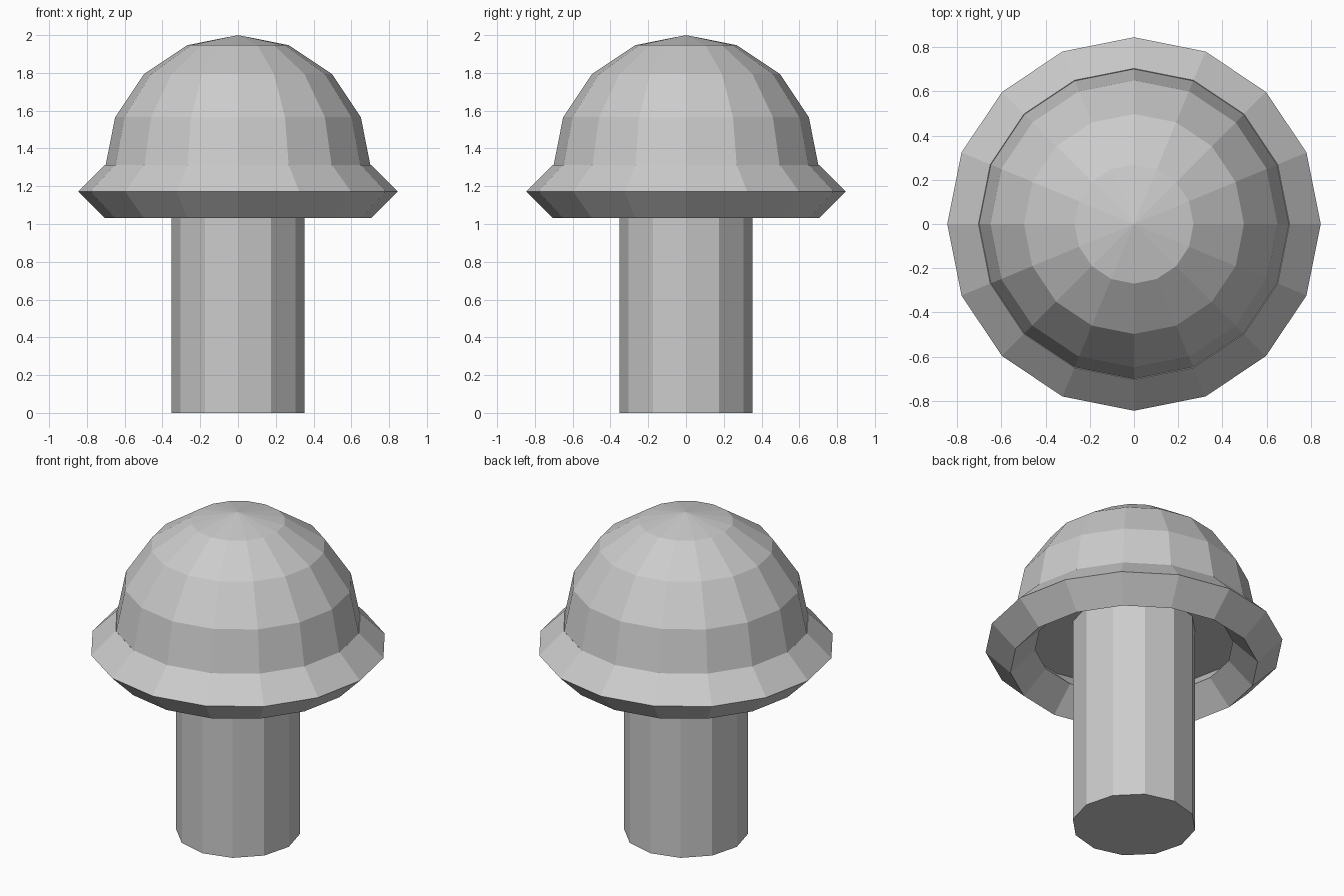
import bpy, bmesh, math

if "Cube" in bpy.data.objects:
    bpy.data.objects.remove(bpy.data.objects["Cube"])

STEM_R, CAP_R = 0.352, 0.704
CAP_Z, RIM_Z, RIM_T = 1.296, 1.172, 0.141

# Stem: twelve-sided post, its top tucked inside the cap
stem_h = 1.32
bpy.ops.mesh.primitive_cylinder_add(vertices=12, radius=STEM_R, depth=stem_h,
                                    location=(0, 0, stem_h / 2))
bpy.context.object.name = "stem"

# Cap: upper half of a low-poly sphere with a flat underside
bpy.ops.mesh.primitive_uv_sphere_add(segments=16, ring_count=8, radius=CAP_R,
                                     location=(0, 0, CAP_Z))
cap = bpy.context.object
cap.name = "cap"
bm = bmesh.new()
bm.from_mesh(cap.data)
bmesh.ops.delete(bm, geom=[v for v in bm.verts if v.co.z < -0.01], context='VERTS')
bmesh.ops.holes_fill(bm, edges=[e for e in bm.edges if e.is_boundary], sides=0)
bmesh.ops.recalc_face_normals(bm, faces=bm.faces)
bm.to_mesh(cap.data)
bm.free()

# Rim: ring with a diamond cross-section under the cap
bpy.ops.mesh.primitive_torus_add(major_segments=16, minor_segments=4,
                                 major_radius=CAP_R, minor_radius=RIM_T,
                                 location=(0, 0, RIM_Z))
rim = bpy.context.object
rim.name = "rim"

for ob in (bpy.data.objects["stem"], cap, rim):
    ob.data.shade_flat()
